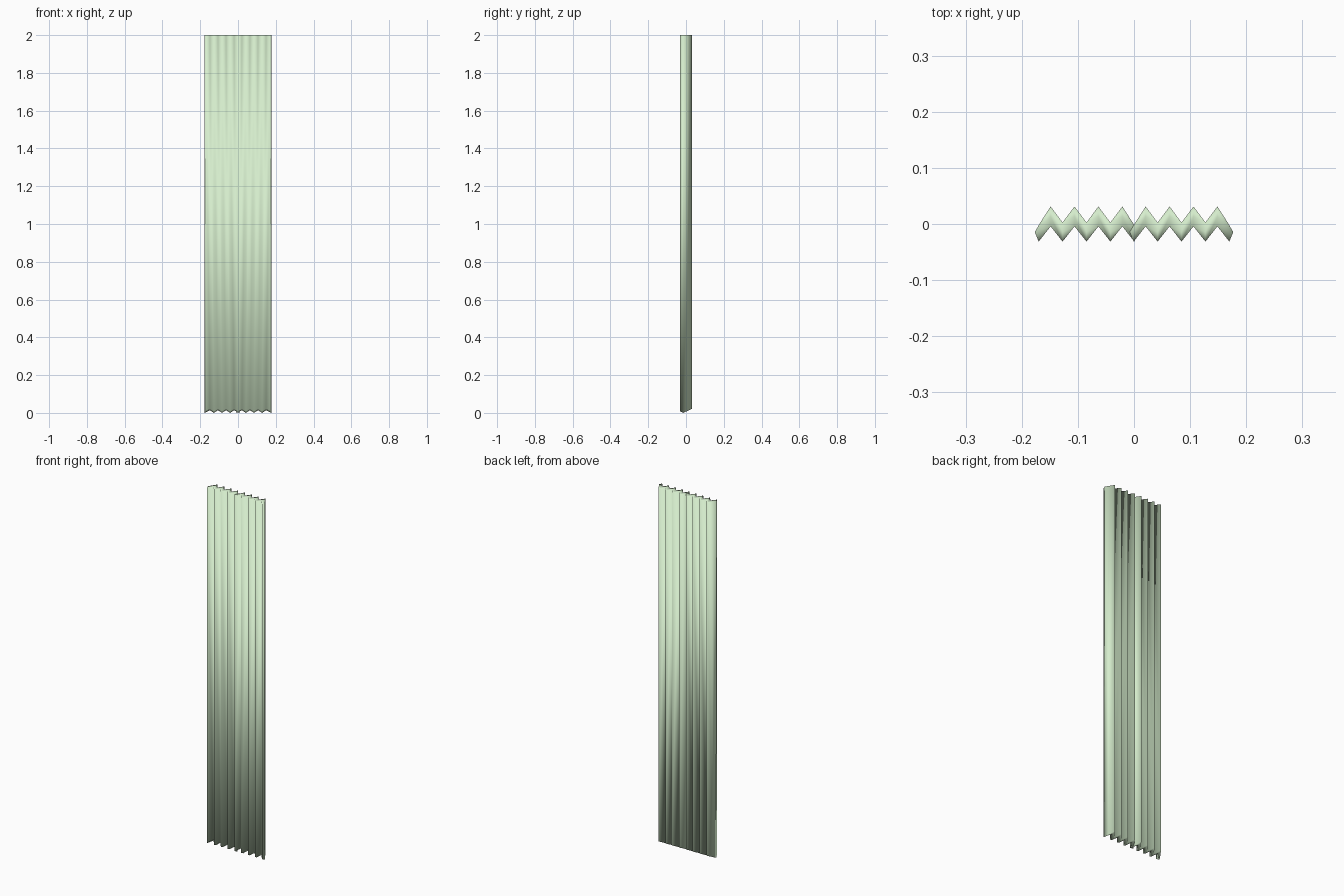
import bpy, bmesh

if "Cube" in bpy.data.objects:
    bpy.data.objects.remove(bpy.data.objects["Cube"])

COLS = 9          # fold lines per leaf
PITCH = 0.0213    # spacing between fold lines
BULGE = 0.007     # how far the rounded rim stands out

mat = bpy.data.materials.new("pale_green")
mat.diffuse_color = (0.67, 0.85, 0.61, 1)
mat.use_nodes = True
mat.node_tree.nodes["Principled BSDF"].inputs["Base Color"].default_value = mat.diffuse_color


def make_leaf(name, side):
    """Pleated leaf with a rounded rim at both ends and along the bottom."""
    bm = bmesh.new()
    front, mid, back = [], [], []
    for i in range(COLS):
        x = -0.0005 + i * PITCH
        peak = i % 2
        end = -1 if i == 0 else (1 if i == COLS - 1 else 0)
        low = 0.014 * peak
        # each row holds (bottom, top) vertex pairs
        for row, y, dx, dz in (
            (front, (-0.03, -0.003)[peak], 0, 0.008),
            (mid, (-0.013, 0.015)[peak], end * BULGE, 0),
            (back, (0.004, 0.0325)[peak], -end * 0.003, 0.008),
        ):
            px = side * (x + dx)
            row.append((bm.verts.new((px, y - 0.0013, low + dz)),
                        bm.verts.new((px, y - 0.0013, 2.0))))

    def skin(a, b):
        bm.faces.new((a[0], b[0], b[1], a[1]))

    for i in range(COLS - 1):
        # front and back pleats
        skin(front[i], front[i + 1])
        skin(back[i + 1], back[i])
        # bottom rim and top cap
        for a, b in ((front, mid), (mid, back)):
            for k in (0, 1):
                bm.faces.new((a[i][k], b[i][k], b[i + 1][k], a[i + 1][k]))
    # end rims
    for i in (0, COLS - 1):
        skin(front[i], mid[i])
        skin(mid[i], back[i])
    bmesh.ops.recalc_face_normals(bm, faces=bm.faces)

    # soft cloth: smooth over every fold
    for f in bm.faces:
        f.smooth = True
    mesh = bpy.data.meshes.new(name)
    bm.to_mesh(mesh)
    bm.free()
    mesh.materials.append(mat)
    ob = bpy.data.objects.new(name, mesh)
    bpy.context.collection.objects.link(ob)


# mirrored pair of leaves meeting in the middle
make_leaf("right_pleated_leaf", 1)
make_leaf("left_pleated_leaf", -1)
